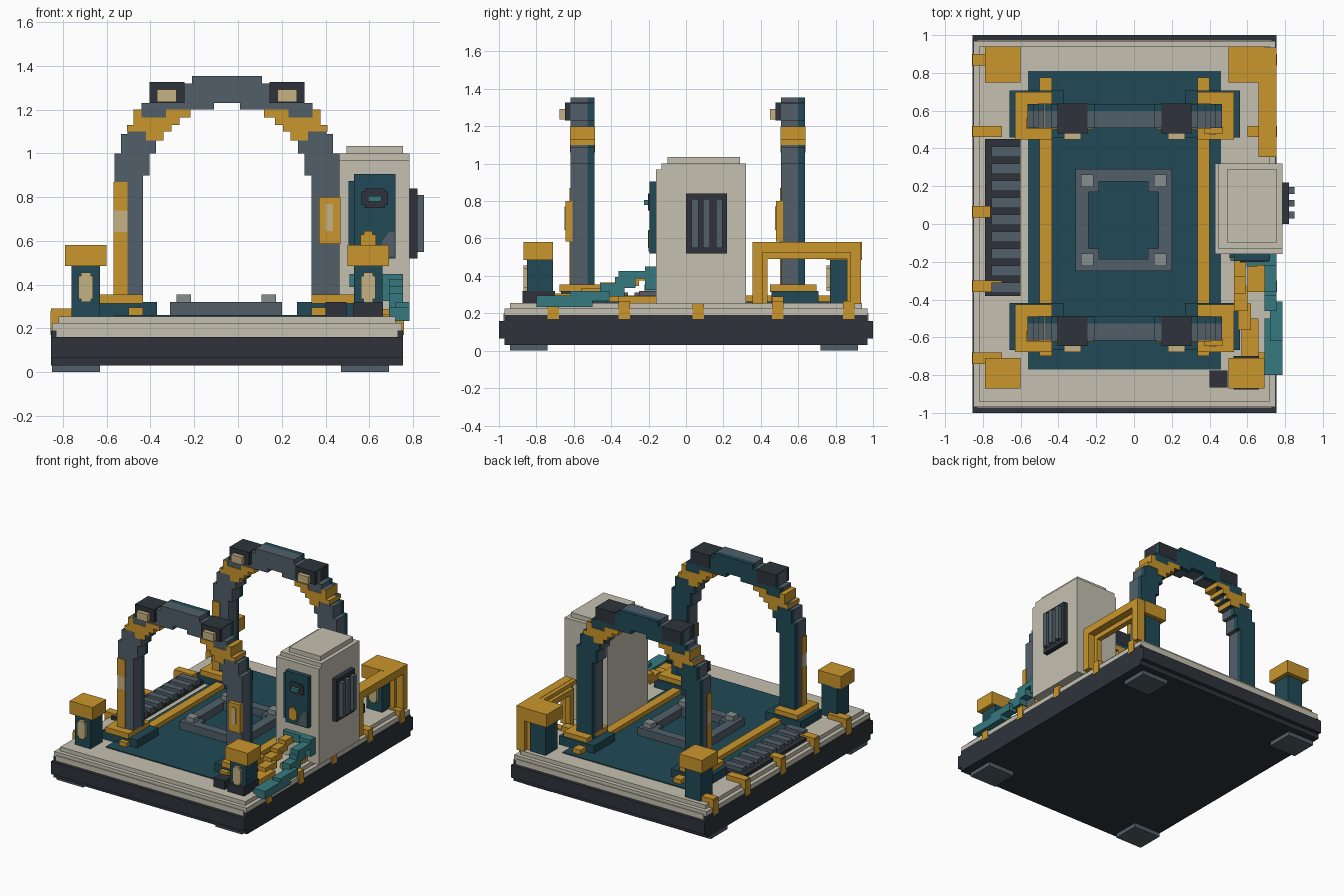
import bpy, bmesh

cube = bpy.data.objects.get("Cube")
if cube:
    bpy.data.objects.remove(cube, do_unlink=True)


def material(name, rgb):
    lin = [(c / 255 / 12.92) if c < 10 else ((c / 255 + 0.055) / 1.055) ** 2.4 for c in rgb]
    m = bpy.data.materials.new(name)
    m.use_nodes = True
    m.diffuse_color = (*lin, 1)
    bsdf = next(n for n in m.node_tree.nodes if n.type == 'BSDF_PRINCIPLED')
    bsdf.inputs["Base Color"].default_value = (*lin, 1)
    return m


CREAM = material("cream", (197, 192, 176))
DARK = material("charcoal", (46, 52, 59))
SLATE = material("slate", (82, 95, 105))
TEAL = material("deep teal", (33, 74, 86))
AQUA = material("aqua", (54, 122, 128))
GOLD = material("gold", (202, 150, 44))
TAN = material("tan", (198, 178, 130))
GREY = material("light grey", (134, 142, 142))


def finish(name, mat, bm):
    bmesh.ops.recalc_face_normals(bm, faces=bm.faces)
    me = bpy.data.meshes.new(name)
    bm.to_mesh(me)
    bm.free()
    me.materials.append(mat)
    ob = bpy.data.objects.new(name, me)
    bpy.context.collection.objects.link(ob)
    return ob


def boxes(name, mat, *items):
    """One object from boxes given as x0, x1, y0, y1, z0, z1."""
    bm = bmesh.new()
    for x0, x1, y0, y1, z0, z1 in items:
        vs = bmesh.ops.create_cube(bm, size=1)["verts"]
        for v in vs:
            v.co = ((x0 + x1) / 2 + v.co.x * (x1 - x0),
                    (y0 + y1) / 2 + v.co.y * (y1 - y0),
                    (z0 + z1) / 2 + v.co.z * (z1 - z0))
    return finish(name, mat, bm)


def prism(name, mat, outline, y0, y1):
    """Extrude an x-z outline along y."""
    bm = bmesh.new()
    face = bm.faces.new([bm.verts.new((x, y0, z)) for x, z in outline])
    new = bmesh.ops.extrude_face_region(bm, geom=[face])["geom"]
    for v in new:
        if isinstance(v, bmesh.types.BMVert):
            v.co.y = y1
    return finish(name, mat, bm)


CX = -0.05  # centre line of the arches


def mirrored(d0, d1, *rest):
    return [(CX + d0, CX + d1, *rest), (CX - d1, CX - d0, *rest)]


# Plinth, floor and feet
boxes("plinth", DARK, (-.855, .755, -.97, .97, .03, .19), (-.855, .755, -1, 1, .065, .16))
boxes("deck", CREAM, (-.83, .73, -.975, .975, .16, .20), (-.85, .75, -.97, .97, .19, .225),
      (-.82, .72, -.94, .94, .22, .255))
boxes("floor", TEAL, (-.56, .46, -.77, .81, .24, .262))
boxes("feet", SLATE, *[(x, x + .22, y, y + .2, 0, .035) for x in (-.85, .47) for y in (-.94, .72)])

# Central frame with bolts
boxes("centre_frame", SLATE, (-.31, .20, -.25, -.185, .25, .32), (-.31, .20, .225, .29, .25, .32),
      (-.31, -.24, -.185, .225, .25, .32), (.13, .20, -.185, .225, .25, .32),
      *[(x - .045, x + .045, y - .045, y + .045, .25, .318) for x in (-.23, .12) for y in (-.175, .215)])
boxes("frame_bolts", GREY, *[(x - .033, x + .033, y - .033, y + .033, .3, .355)
                             for x in (-.247, .14) for y in (-.19, .23)])

# Floor rails
boxes("floor_rails", GOLD, *mirrored(.385, .45, -.70, .775, .25, .295))

# Stepped arch outline: half width, top height of each step
outer = [(.515, 1.0), (.485, 1.09), (.455, 1.13), (.425, 1.2), (.39, 1.23), (.355, 1.32), (.16, 1.355)]
inner = [(.385, .90), (.355, 1.0), (.325, 1.06), (.29, 1.1), (.255, 1.13), (.22, 1.165), (.17, 1.2), (.06, 1.23)]


def stair(steps, z=.25):
    pts = []
    for d, top in steps:
        pts += [(d, z), (d, top)]
        z = top
    return pts


def mirror_path(pts):
    return [(CX + d, z) for d, z in pts] + [(CX - d, z) for d, z in reversed(pts)]


arch_outline = mirror_path(stair(outer)) + mirror_path(stair(inner))[::-1]

for tag, y in (("front", -.617), ("rear", .508)):
    prism(tag + "_arch_face", SLATE, arch_outline, y, y + .09)
    prism(tag + "_arch_back", TEAL, arch_outline, y + .09, y + .127)
    bands = []
    for row in ((.29, .37, 1.06, 1.1), (.255, .458, 1.1, 1.13), (.218, .428, 1.13, 1.165),
                (.168, .28, 1.165, 1.2), (.39, .428, 1.165, 1.2)):
        bands += mirrored(row[0], row[1], y - .004, y + .131, row[2], row[3])
    boxes(tag + "_arch_bands", GOLD, *bands)
    # Lamps
    boxes(tag + "_lamp_housings", DARK, *mirrored(.195, .355, y - .03, y + .129, 1.23, 1.327))
    boxes(tag + "_lamp_lenses", TAN, *mirrored(.23, .32, y - .06, y - .02, 1.235, 1.292))
    # Arch footings
    boxes(tag + "_arch_base", TEAL, *mirrored(.32, .61, y - .05, y + .20, .25, .32))
    boxes(tag + "_arch_collar", GOLD, *mirrored(.385, .58, y - .06, y + .19, .315, .355))
    # Leg trims
    boxes(tag + "_right_leg_trim", GOLD, (.37, .468, y - .028, y + .01, .585, .80))
    boxes(tag + "_right_leg_light", TAN, (.40, .435, y - .033, y, .645, .77))
    boxes(tag + "_left_leg_trim", GOLD, (-.569, -.505, y - .006, y + .05, .355, .64),
          (-.569, -.505, y - .006, y + .05, .74, .87))
    boxes(tag + "_left_leg_light", TAN, (-.568, -.505, y - .005, y + .05, .64, .74))

# Corner pillars
for tag, x, y in (("front_left", -.695, -.87), ("front_right", .595, -.87),
                  ("rear_left", -.695, .75), ("rear_right", .595, .75)):
    py = y + .02
    boxes(tag + "_pillar", TEAL, (x - .065, x + .065, py, py + .14, .25, .49))
    boxes(tag + "_pillar_light", TAN, (x - .033, x + .033, py - .02, py + .01, .335, .44),
          (x - .022, x + .022, py - .02, py + .01, .32, .455))
    depth = .16 if y < 0 else .19
    boxes(tag + "_pillar_cap", GOLD, (x - .095, x + .095, y, y + depth, .485, .582))
boxes("pillar_socket", DARK, (.527, .663, -.875, -.70, .25, .32))
boxes("floor_box", DARK, (.40, .495, -.865, -.775, .25, .32))

# Louvred grille along the left edge
boxes("grille_tray", DARK, (-.79, -.60, -.38, .45, .25, .28))
boxes("grille_slats", SLATE, *[(-.755, -.60, -.365 + i * .09, -.31 + i * .09, .27, .31) for i in range(9)])

# Edge clips on both sides
left, right = [], []
for y, reach in ((-.71, -.70), (-.33, -.70), (.065, -.76), (.49, -.70), (.87, -.76)):
    left += [(-.855, reach, y - .03, y + .03, .245, .292), (-.858, -.80, y - .03, y + .03, .17, .28)]
    right += [(.66, .758, y - .03, y + .03, .235, .265), (.715, .758, y - .03, y + .03, .17, .25)]
right.append((.60, .67, .46, .52, .25, .29))
boxes("left_edge_clips", GOLD, *left)
boxes("right_edge_clips", GOLD, *right)

# Guard rail behind the cabinet
boxes("guard_rail", GOLD, (.69, .755, .355, .935, .525, .582), (.69, .755, .355, .41, .25, .53),
      (.69, .755, .88, .935, .25, .53), (.66, .70, .355, .935, .55, .58),
      (.66, .70, .39, .90, .49, .53), (.66, .70, .39, .435, .25, .5), (.66, .70, .86, .90, .25, .5))

# Cabinet
boxes("cabinet", CREAM, (.43, .785, -.16, .32, .25, .97), (.445, .785, -.13, .32, .96, 1.0),
      (.495, .755, -.10, .29, .99, 1.035))
boxes("cabinet_door", TEAL, (.53, .72, -.195, -.15, .52, .905), (.505, .54, -.18, -.15, .54, .875))
boxes("door_screen_frame", DARK, (.565, .685, -.202, -.19, .765, .825), (.58, .67, -.202, -.19, .75, .84))
boxes("door_screen", AQUA, (.595, .655, -.225, -.19, .78, .805))
boxes("door_knob", GOLD, (.56, .63, -.203, -.19, .56, .63), (.575, .615, -.203, -.19, .55, .645))
prism("door_corner_plate", SLATE, [(.64, .53), (.715, .53), (.715, .64), (.69, .64), (.66, .60)], -.20, -.19)
boxes("vent_panel", DARK, (.77, .82, 0, .22, .52, .84))
boxes("vent_bars", SLATE, *[(.80, .85, y, y + .036, .55, .81) for y in (.03, .092, .16)])

# Hoses running down to the deck
boxes("aqua_hose", AQUA, (.69, .785, -.80, -.50, .235, .295), (.72, .785, -.62, -.41, .265, .32),
      (.69, .755, -.46, -.33, .29, .36), (.69, .755, -.38, -.27, .335, .395),
      (.69, .755, -.36, -.16, .385, .425), (.66, .755, -.22, -.155, .325, .45),
      (.51, .72, -.195, -.155, .39, .45))
boxes("gold_hose", GOLD, (.57, .66, -.72, -.50, .25, .305), (.55, .62, -.56, -.42, .285, .335),
      (.53, .60, -.46, -.33, .315, .365), (.53, .59, -.37, -.25, .345, .395),
      (.53, .59, -.28, -.16, .375, .425), (.60, .69, -.36, -.16, .25, .29))
